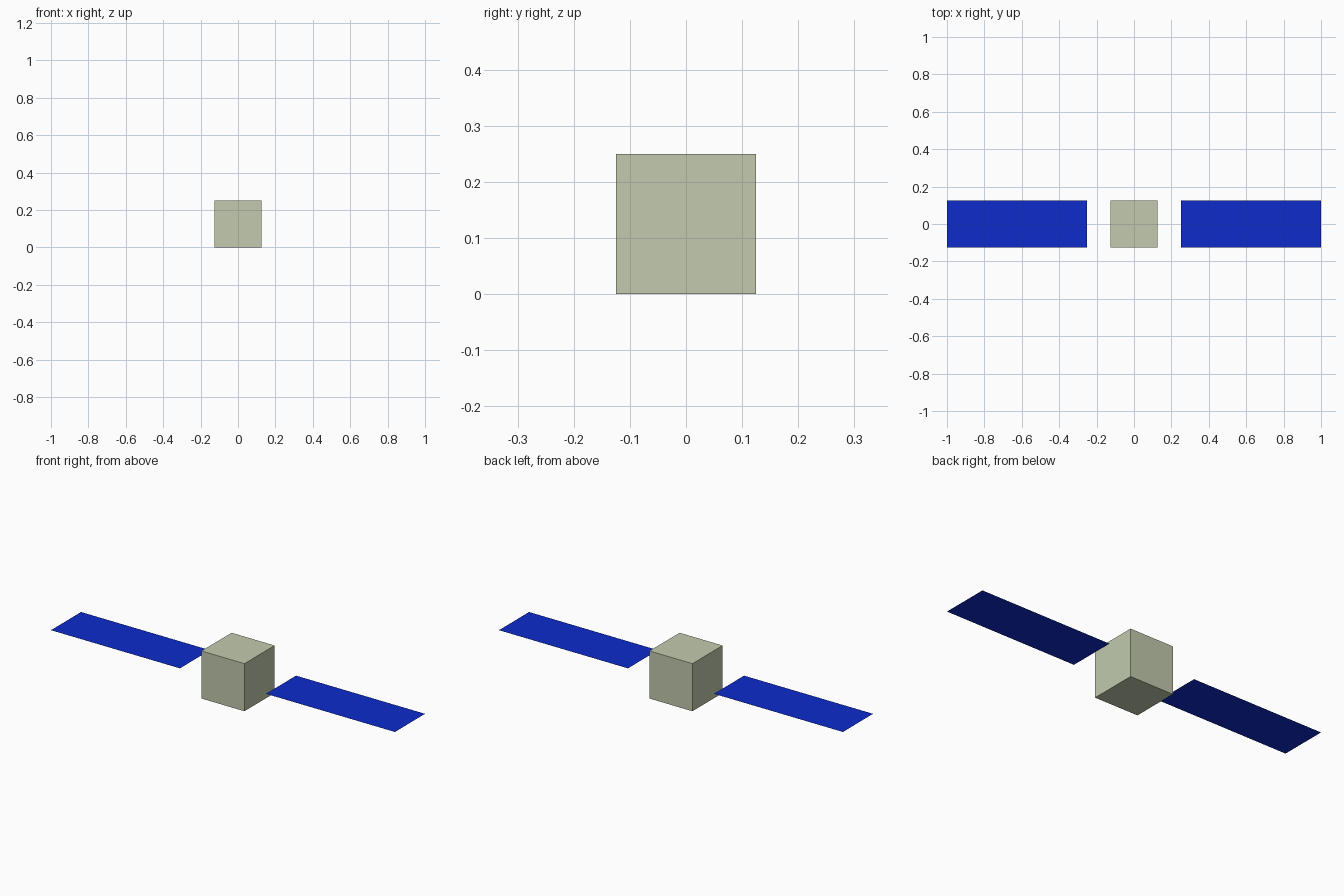
import bpy

if "Cube" in bpy.data.objects:
    bpy.data.objects.remove(bpy.data.objects["Cube"])


def colour(obj, name, rgb):
    mat = bpy.data.materials.get(name) or bpy.data.materials.new(name)
    mat.diffuse_color = (*rgb, 1.0)
    mat.use_nodes = True
    mat.node_tree.nodes["Principled BSDF"].inputs["Base Color"].default_value = mat.diffuse_color
    obj.data.materials.append(mat)


SIZE = 0.25          # body edge and panel width
MID = SIZE / 2       # panel height
INNER, OUTER = 0.25, 1.0

# Cube body
bpy.ops.mesh.primitive_cube_add(size=SIZE, location=(0, 0, MID))
body = bpy.context.object
body.name = "satellite_body"
colour(body, "body_grey_green", (0.54, 0.59, 0.42))

# Paper-thin solar panels, one on each side, detached from the body
for side, label in ((-1, "left"), (1, "right")):
    bpy.ops.mesh.primitive_plane_add(
        size=1, location=(side * (INNER + OUTER) / 2, 0, MID))
    panel = bpy.context.object
    panel.name = f"{label}_solar_panel"
    panel.scale = (OUTER - INNER, SIZE, 1)
    bpy.ops.object.transform_apply(location=False, rotation=False, scale=True)
    colour(panel, "panel_blue", (0.004, 0.024, 0.6))
